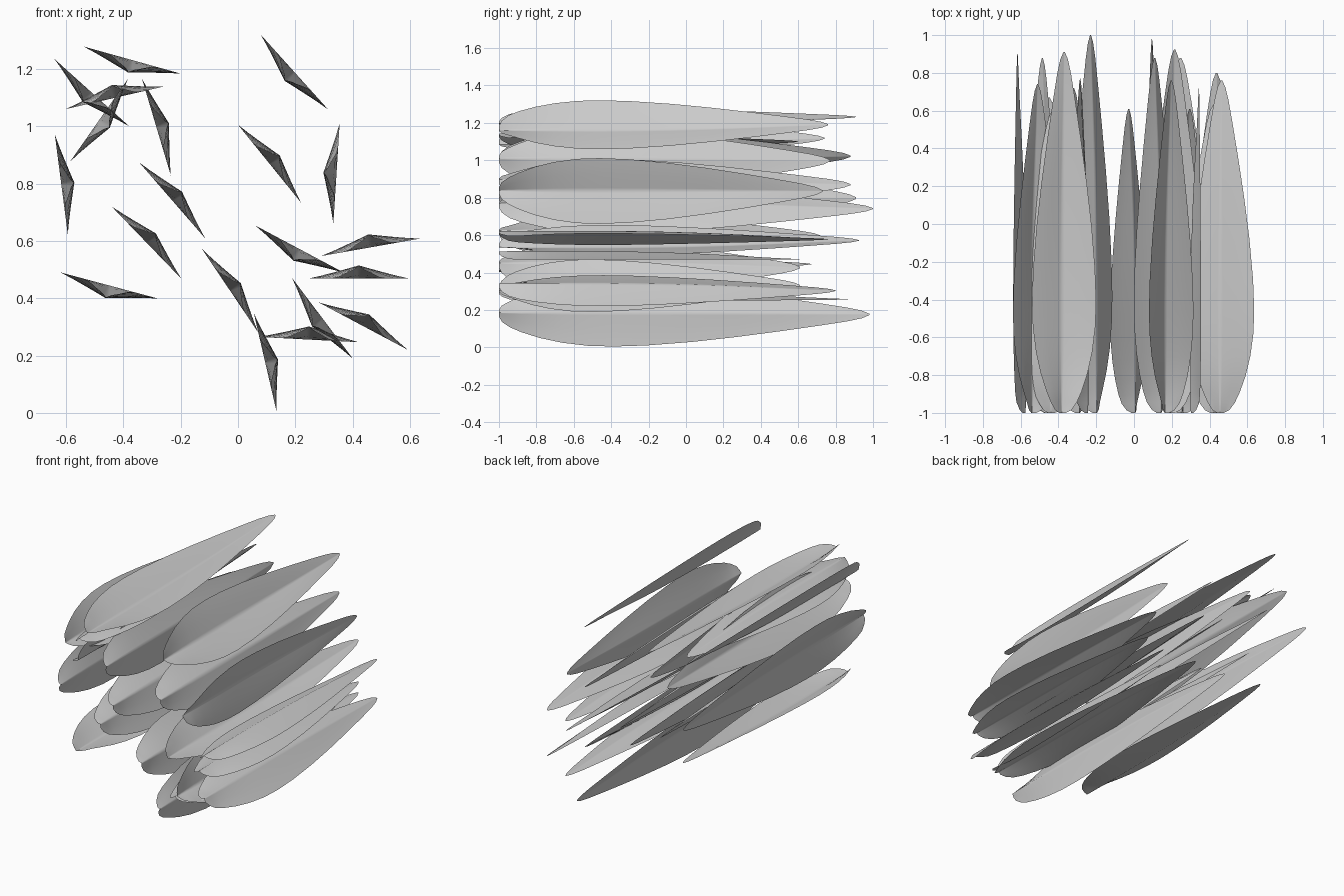
import bpy
from math import cos, sin, radians

# Each leaf: chord centre x, z, roll angle (degrees), tip y
LEAVES = [
    (-.37, 1.232, -15.6, .91), (-.51, 1.118, -42, .74), (-.43, 1.10, 193, .60),
    (-.485, 1.022, 55, .88), (-.285, .998, 106.6, .77), (-.617, .798, 97.4, .91),
    (-.23, .742, 131, 1.0), (-.32, .595, 134, .72), (-.45, .445, -15, .67),
    (.197, 1.19, -48, .76), (.11, .87, 129, .88), (.344, .836, -93.6, .73),
    (.215, .572, -28, .925), (.463, .578, 190, .76), (.422, .469, 180, .63),
    (-.028, .427, 124, .61), (.095, .176, 103, .98), (.295, .33, -53, .61),
    (.246, .256, 177, .88), (.437, .303, 152, .80),
]
# Blade outline stations: fraction of length, half width, keel depth, edge offset
STATIONS = [
    (0, .018, .043, .030), (.008, .045, .044, .018), (.03, .072, .045, .004),
    (.06, .097, .045, 0), (.11, .129, .046, 0), (.17, .155, .046, 0),
    (.24, .172, .046, 0), (.31, .176, .046, 0), (.40, .170, .044, 0),
    (.52, .151, .040, 0), (.64, .124, .033, 0), (.76, .092, .023, 0),
    (.87, .060, .012, 0), (.94, .038, .006, 0), (.98, .021, .003, 0),
    (1, .004, 0, 0),
]
ACROSS = [-1, -.75, -.5, -.25, -.08, 0, .08, .25, .5, .75, 1]


def leaf(index, cx, cz, angle, tip):
    """Thin folded blade lying along y, keel on the right of its chord."""
    a = radians(angle)
    verts, faces = [], []
    n = len(ACROSS)
    for t, w, keel, edge in STATIONS:
        for s in ACROSS:
            u = s * w
            d = edge + (keel - edge) * (1 - abs(s)) ** 1.1
            verts.append((cx + u * cos(a) + d * sin(a),
                          -1 + t * (tip + 1),
                          cz + u * sin(a) - d * cos(a)))
    for i in range(len(STATIONS) - 1):
        for j in range(n - 1):
            k = i * n + j
            faces.append((k, k + 1, k + n + 1, k + n))
    mesh = bpy.data.meshes.new(f"leaf_{index:02d}")
    mesh.from_pydata(verts, [], faces)
    mesh.polygons.foreach_set("use_smooth", [True] * len(faces))
    obj = bpy.data.objects.new(f"leaf_{index:02d}", mesh)
    bpy.context.collection.objects.link(obj)


for i, values in enumerate(LEAVES, 1):
    leaf(i, *values)
